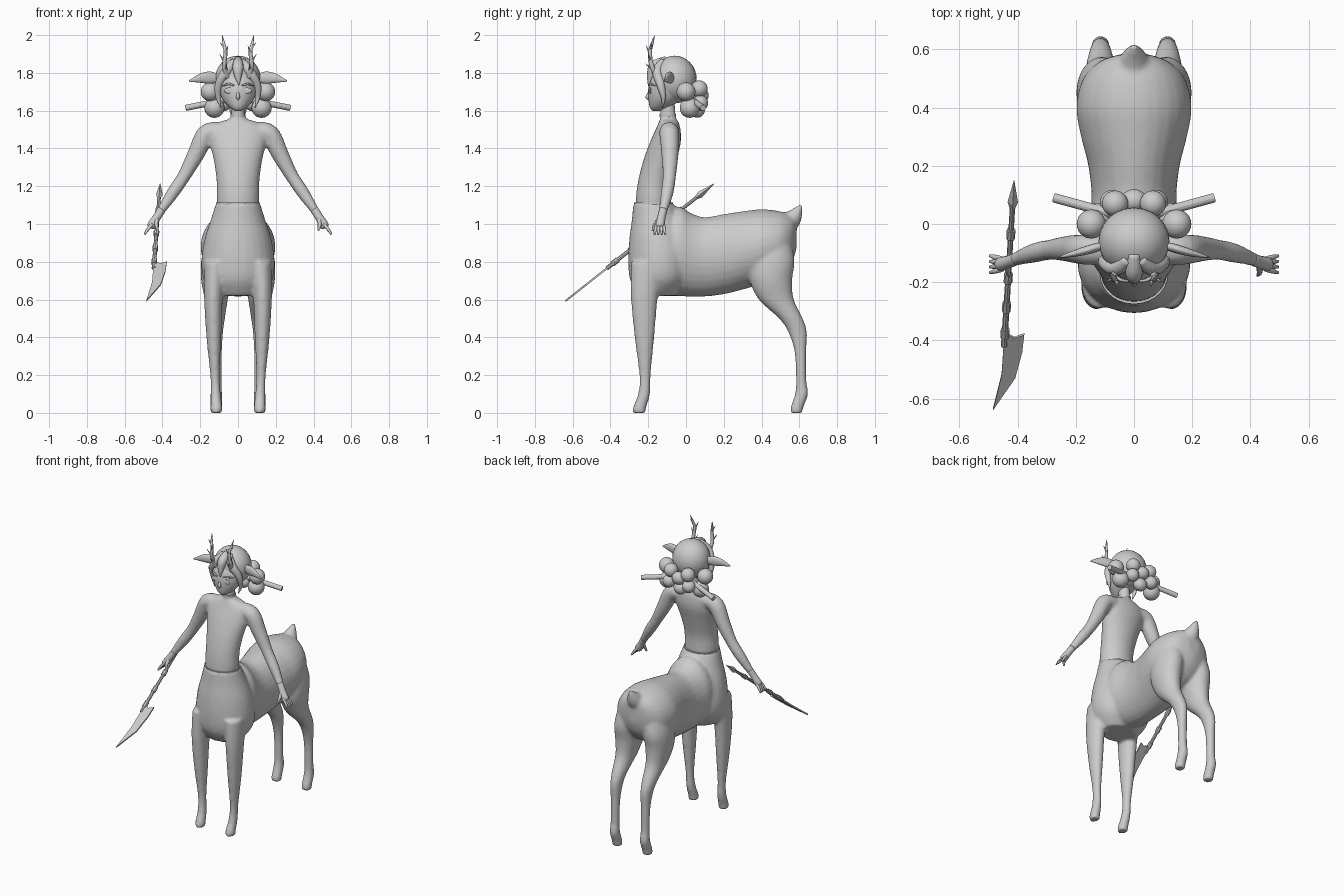
import bpy, bmesh, math
from mathutils import Vector, Matrix

if "Cube" in bpy.data.objects:
    bpy.data.objects.remove(bpy.data.objects["Cube"])

grey = bpy.data.materials.new("clay_grey")
grey.use_nodes = True
grey.diffuse_color = (.6, .6, .6, 1)
grey.node_tree.nodes["Principled BSDF"].inputs["Base Color"].default_value = (.6, .6, .6, 1)

X, Y, Z = Vector((1, 0, 0)), Vector((0, 1, 0)), Vector((0, 0, 1))
PLANES = {"X": (Y, Z), "Y": (X, Z), "Z": (X, Y)}


def spline(rows, steps=4):
    """Smoothly resample rows of numbers."""
    rows = [Vector(r) for r in rows]
    out = []
    for i in range(len(rows) - 1):
        a, b, c, d = rows[max(i - 1, 0)], rows[i], rows[i + 1], rows[min(i + 2, len(rows) - 1)]
        for k in range(steps):
            t = k / steps
            out.append(b + (c - a) * t / 2 + (a * 2 - b * 5 + c * 4 - d) * t * t / 2
                       + (b * 3 - a - c * 3 + d) * t ** 3 / 2)
    return out + [rows[-1]]


def skin(bm, rings):
    """Bridge rings of points into a closed surface."""
    rings = [[bm.verts.new(p) for p in ring] for ring in rings]
    n = len(rings[0])
    for lo, hi in zip(rings, rings[1:]):
        for i in range(n):
            j = (i + 1) % n
            bm.faces.new((lo[i], lo[j], hi[j], hi[i]))
    bm.faces.new(rings[0][::-1])
    bm.faces.new(rings[-1])


def ellipse(centre, u, v, seg):
    angles = [math.tau * i / seg for i in range(seg)]
    return [centre + u * math.cos(a) + v * math.sin(a) for a in angles]


def loft(bm, rows, axis, side=1, seg=28):
    """Rows of x, y, z and two radii, with rings square to an axis."""
    u, v = PLANES[axis]
    rings = []
    for r in spline(rows):
        centre = Vector((r[0] * side, r[1], r[2]))
        rings.append(ellipse(centre, u * max(r[3], .001), v * max(r[4], .001), seg))
    skin(bm, rings)


def tube(bm, rows, side=1, seg=12, steps=4, ref=Y):
    """Rows of x, y, z and a radius, with rings square to the path."""
    pts = spline(rows, steps)
    centres = [Vector((p[0] * side, p[1], p[2])) for p in pts]
    rings = []
    for i, c in enumerate(centres):
        t = (centres[min(i + 1, len(pts) - 1)] - centres[max(i - 1, 0)]).normalized()
        u = t.cross(ref).normalized()
        v = t.cross(u)
        r = max(pts[i][3], .0008)
        rings.append(ellipse(c, u * r, v * r, seg))
    skin(bm, rings)


def ball(bm, centre, radii):
    m = Matrix.Translation(centre) @ Matrix.Diagonal((*radii, 1))
    bmesh.ops.create_uvsphere(bm, u_segments=24, v_segments=16, radius=1, matrix=m)


def finish(name, bm, smooth=True, voxel=0):
    """Turn a bmesh into an object, fusing overlaps if a voxel size is given."""
    bmesh.ops.recalc_face_normals(bm, faces=bm.faces)
    mesh = bpy.data.meshes.new(name)
    bm.to_mesh(mesh)
    bm.free()
    mesh.materials.append(grey)
    ob = bpy.data.objects.new(name, mesh)
    bpy.context.collection.objects.link(ob)
    for p in mesh.polygons:
        p.use_smooth = smooth
    if voxel:
        fuse = ob.modifiers.new("fuse", "REMESH")
        fuse.mode, fuse.voxel_size, fuse.use_smooth_shade = "VOXEL", voxel, True
        relax = ob.modifiers.new("relax", "SMOOTH")
        relax.factor, relax.iterations = .5, 6
    return ob


# Deer body: chest column, barrel, tail and four legs
bm = bmesh.new()
loft(bm, [(0, -.172, 1.11, .117, .107), (0, -.155, 1.02, .145, .132), (0, -.142, .92, .177, .158),
          (0, -.135, .8, .194, .171), (0, -.14, .7, .18, .155), (0, -.15, .62, .12, .1)], "Z")
loft(bm, [(0, -.2, .82, .15, .18), (0, -.05, .855, .165, .235), (0, .03, .835, .152, .22),
          (0, .1, .826, .146, .21), (0, .2, .84, .157, .212), (0, .3, .86, .182, .207),
          (0, .4, .88, .198, .198), (0, .5, .895, .175, .172), (0, .56, .92, .115, .125),
          (0, .585, .95, .04, .08)], "Y")
tube(bm, [(0, .5, .98, .07), (0, .565, 1.03, .05), (0, .61, 1.1, .01)], ref=X)
for s in (1, -1):
    loft(bm, [(.12, -.2, .8, .06, .09), (.13, -.22, .62, .05, .072), (.128, -.22, .4, .039, .052),
              (.122, -.217, .2, .025, .03), (.118, -.222, .1, .027, .032),
              (.115, -.245, .03, .031, .035), (.115, -.247, 0, .031, .035)], "Z", s)
    loft(bm, [(.09, .46, .9, .085, .1), (.11, .455, .8, .086, .12), (.115, .45, .7, .08, .112),
              (.115, .478, .6, .061, .093), (.115, .555, .5, .046, .063), (.115, .59, .43, .036, .05),
              (.115, .606, .32, .03, .031), (.115, .61, .17, .028, .028), (.115, .612, .1, .031, .035),
              (.115, .588, .03, .032, .034), (.115, .585, 0, .032, .034)], "Z", s)
finish("deer_body", bm, voxel=.01)

# Torso, neck and arms
bm = bmesh.new()
loft(bm, [(0, -.172, 1.05, .105, .095), (0, -.172, 1.13, .113, .094), (0, -.166, 1.22, .113, .089),
          (0, -.14, 1.33, .127, .088), (0, -.11, 1.43, .15, .082), (0, -.095, 1.5, .155, .066),
          (0, -.092, 1.54, .1, .052), (0, -.095, 1.565, .04, .042), (0, -.1, 1.66, .036, .04)], "Z")
for s in (1, -1):
    tube(bm, [(.1, -.09, 1.49, .05), (.168, -.088, 1.475, .053), (.225, -.085, 1.365, .046),
              (.285, -.088, 1.255, .036), (.345, -.1, 1.165, .034), (.415, -.123, 1.06, .022)], s)
finish("torso", bm, voxel=.01)

# Belt and choker
for name, cy, z, a, b in (("belt", -.172, 1.105, .117, .103), ("choker", -.096, 1.575, .04, .044)):
    bm = bmesh.new()
    loft(bm, [(0, cy, z - .008, a, b), (0, cy, z + .008, a, b)], "Z")
    finish(name, bm, False)

# Hands with spread fingers
for s, label in ((1, "left"), (-1, "right")):
    bm = bmesh.new()
    tube(bm, [(.405, -.12, 1.075, .022), (.43, -.13, 1.035, .022), (.458, -.138, .99, .024),
              (.464, -.139, .98, .012)], s)
    for i in range(4):
        y = -.138 + (i - 1.5) * .012
        tip = -.138 + (i - 1.5) * .019
        tube(bm, [(.452, y, 1, .008), (.475, (y + tip) / 2, .975, .009), (.495, tip, .945, .005)], s, 8)
    tube(bm, [(.43, -.14, 1.03, .011), (.432, -.165, .995, .01), (.425, -.177, .965, .005)], s, 8)
    finish(label + "_hand", bm)

# Face with nose and ears
bm = bmesh.new()
loft(bm, [(0, -.155, 1.597, .012, .018), (0, -.142, 1.615, .042, .048), (0, -.115, 1.655, .08, .083),
          (0, -.1, 1.71, .1, .1), (0, -.09, 1.77, .1, .093), (0, -.08, 1.83, .06, .06)], "Z")
tube(bm, [(0, -.192, 1.7, .006), (0, -.205, 1.672, .01), (0, -.19, 1.66, .005)], ref=X)
finish("face", bm)
for s, label in ((1, "left"), (-1, "right")):
    bm = bmesh.new()
    loft(bm, [(.09, -.07, 1.77, .012, .018), (.145, -.085, 1.775, .016, .032),
              (.2, -.1, 1.772, .012, .024), (.26, -.115, 1.757, .002, .003)], "X", s, 16)
    finish(label + "_ear", bm)
    bm = bmesh.new()
    ball(bm, (.047 * s, -.189, 1.706), (.025, .005, .016))
    finish(label + "_eye", bm)
    bm = bmesh.new()
    tube(bm, [(.02, -.197, 1.733, .004), (.05, -.19, 1.741, .006), (.082, -.162, 1.732, .003)], s, 8)
    finish(label + "_brow", bm)

# Hair cap, fringe and side locks
bm = bmesh.new()
ball(bm, (0, -.06, 1.765), (.122, .117, .126))
finish("hair_cap", bm)
bm = bmesh.new()
tube(bm, [(0, -.1, 1.87, .02), (0, -.165, 1.835, .03), (0, -.187, 1.785, .02), (.005, -.2, 1.735, .002)], ref=X)
for s in (1, -1):
    tube(bm, [(.02, -.12, 1.86, .02), (.06, -.152, 1.81, .026), (.1, -.135, 1.74, .022),
              (.105, -.12, 1.67, .013), (.09, -.125, 1.615, .002)], s)
finish("hair_locks", bm)

# Cluster of hair buns
bm = bmesh.new()
for s in (1, -1):
    for x, y, z, r in ((.147, 0, 1.7, .05), (.125, .02, 1.615, .053), (.065, .07, 1.715, .045),
                       (.075, .075, 1.64, .042)):
        ball(bm, (x * s, y, z), (r, r, r))
for y, z in ((.08, 1.68), (.06, 1.605)):
    ball(bm, (0, y, z), (.045, .04, .042))
finish("hair_buns", bm)

# Hair sticks and antlers
for s, label in ((1, "left"), (-1, "right")):
    bm = bmesh.new()
    tube(bm, [(0, .015, 1.67, .016), (.275, .09, 1.615, .016)], s, 12, 1)
    finish(label + "_hair_stick", bm, False)
    bm = bmesh.new()
    tube(bm, [(.055, -.15, 1.77, .016), (.072, -.182, 1.84, .012), (.066, -.19, 1.91, .01),
              (.076, -.178, 1.96, .007), (.084, -.165, 2, .001)], s, 8)
    for base, tip in (((.07, -.185, 1.855), (.098, -.2, 1.9)), ((.066, -.19, 1.9), (.052, -.212, 1.945)),
                      ((.07, -.185, 1.93), (.095, -.185, 1.96)), ((.066, -.17, 1.81), (.06, -.215, 1.85))):
        tube(bm, [(*base, .008), (*tip, .001)], s, 6, ref=X)
    finish(label + "_antler", bm)


# Glaive: shaft with grips, spike and a flat curved blade
def on_shaft(y, r):
    return (-.412 + .06 * (y - .15), y, 1.215 + .79 * (y - .15), r)


bm = bmesh.new()
tube(bm, [on_shaft(.1, .009), on_shaft(-.42, .011)], 1, 8, 1, X)
for y in (-.02, -.17, -.27, -.36):
    tube(bm, [on_shaft(y, .015), on_shaft(y - .03, .015)], 1, 8, 1, X)
finish("glaive_shaft", bm, False)
bm = bmesh.new()
tube(bm, [on_shaft(.15, 0), on_shaft(.075, .018), on_shaft(.05, .008)], 1, 4, 1, X)
finish("glaive_spike", bm, False)
bm = bmesh.new()
outline = [(-.452, -.37), (-.411, -.39), (-.377, -.378), (-.384, -.438), (-.408, -.527),
           (-.485, -.638), (-.455, -.517), (-.449, -.43)]
bm.faces.new([bm.verts.new((x, y, on_shaft(y, 0)[2])) for x, y in outline])
blade = finish("glaive_blade", bm, False)
thick = blade.modifiers.new("thickness", "SOLIDIFY")
thick.thickness, thick.offset = .01, 0
